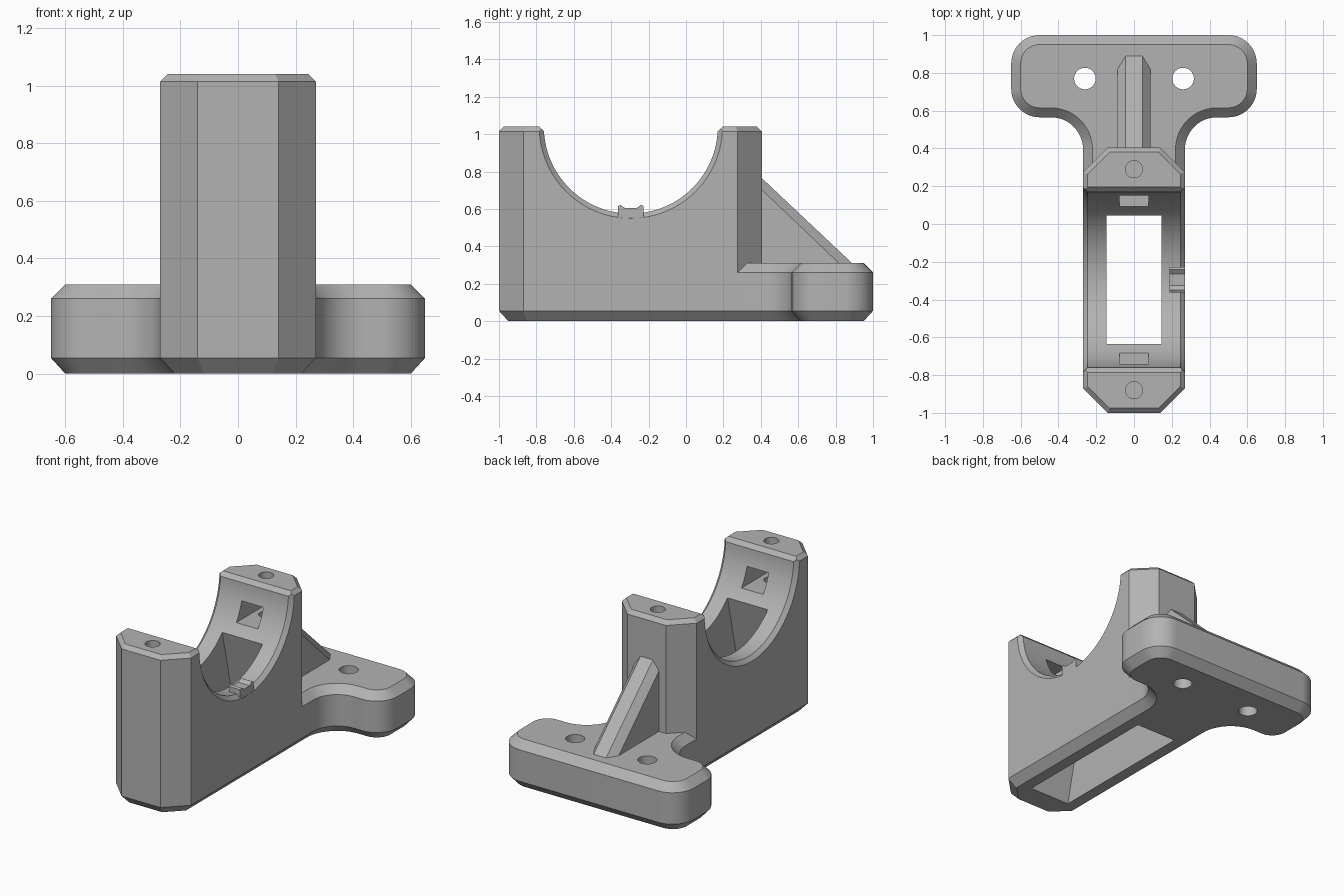
import bpy, bmesh, math

if "Cube" in bpy.data.objects:
    bpy.data.objects.remove(bpy.data.objects["Cube"])

grey = bpy.data.materials.new("plain grey")
grey.use_nodes = True
grey.diffuse_color = (0.45, 0.45, 0.45, 1)
grey.node_tree.nodes["Principled BSDF"].inputs["Base Color"].default_value = (0.45, 0.45, 0.45, 1)

MID = -0.295        # y of the saddle axis
TOP = 1.04          # overall height
HALF = 0.27         # half width of the block


def finish(name, bm):
    bmesh.ops.recalc_face_normals(bm, faces=bm.faces)
    mesh = bpy.data.meshes.new(name)
    bm.to_mesh(mesh)
    bm.free()
    mesh.materials.append(grey)
    ob = bpy.data.objects.new(name, mesh)
    bpy.context.collection.objects.link(ob)
    return ob


def loft(name, rings):
    """Skin matching rings of points and cap both ends."""
    bm = bmesh.new()
    loops = [[bm.verts.new(p) for p in ring] for ring in rings]
    n = len(loops[0])
    for a, b in zip(loops, loops[1:]):
        for i in range(n):
            j = (i + 1) % n
            bm.faces.new((a[i], a[j], b[j], b[i]))
    bm.faces.new(loops[0])
    bm.faces.new(loops[-1])
    return finish(name, bm)


def box(name, x0, x1, y0, y1, z0, z1):
    ring = [(x0, y0), (x1, y0), (x1, y1), (x0, y1)]
    return loft(name, [[(x, y, z) for x, y in ring] for z in (z0, z1)])


def rod(name, x, y, r, z0, z1):
    ring = arc(x, y, r, 0, 360, 48)[:-1]
    return loft(name, [[(px, py, z) for px, py in ring] for z in (z0, z1)])


def arc(cx, cy, r, a0, a1, steps=12):
    angles = [math.radians(a0 + (a1 - a0) * i / steps) for i in range(steps + 1)]
    return [(cx + r * math.cos(a), cy + r * math.sin(a)) for a in angles]


def combine(target, tool, operation):
    mod = target.modifiers.new(operation, "BOOLEAN")
    mod.operation, mod.solver, mod.object = operation, "EXACT", tool
    bpy.ops.object.select_all(action="DESELECT")
    bpy.context.view_layer.objects.active = target
    target.select_set(True)
    bpy.ops.object.modifier_apply(modifier=mod.name)
    bpy.data.objects.remove(tool)


# Upright block with cut corners and chamfered ends
def block_ring(z, d):
    hx, y0, y1, c = HALF - d, -1 + d, 0.405 - d, 0.13 - 0.586 * d
    half = [(hx - c, y0), (hx, y0 + c), (hx, y1 - c), (hx - c, y1)]
    ring = half + [(-x, y) for x, y in reversed(half)]
    return [(x, y, z) for x, y in ring]


bracket = loft("saddle_bracket", [block_ring(0, 0.05), block_ring(0.055, 0),
                                  block_ring(1.015, 0), block_ring(TOP, 0.025)])


# T-shaped mounting foot with rounded corners
def foot_ring(z, d):
    r, rc = 0.15, 0.17
    hx, neck = 0.65, HALF - 0.0005
    half = [(neck - d, 0.22)]
    half += arc(neck + rc, 0.565 - rc, rc + d, 180, 90)
    half += arc(hx - r, 0.565 + r, r - d, -90, 0)
    half += arc(hx - r, 1 - r, r - d, 0, 90)
    ring = half + [(-x, y) for x, y in reversed(half)]
    return [(x, y, z) for x, y in ring]


foot = loft("foot", [foot_ring(0, 0.05), foot_ring(0.055, 0),
                     foot_ring(0.26, 0), foot_ring(0.31, 0.05)])
combine(bracket, foot, "UNION")

# Sloping rib with chamfered top edge
bm = bmesh.new()
for side in (-1, 1):
    for x, top, end in ((0.045, 0.817, 0.92), (0.088, 0.755, 0.85)):
        for y, z in ((0.35, top), (end, 0.28), (end, 0.2), (0.35, 0.2)):
            bm.verts.new((side * x, y, z))
bmesh.ops.convex_hull(bm, input=bm.verts)
bmesh.ops.dissolve_limit(bm, angle_limit=0.01, verts=bm.verts, edges=bm.edges)
combine(bracket, finish("rib", bm), "UNION")

# Round saddle with flared rims, plus the bevel at its upper edges
saddle = loft("saddle_cutter", [
    [(x, y, z) for y, z in arc(MID, TOP, r, 0, 360, 128)[:-1]]
    for x, r in ((-0.3, 0.52), (-0.245, 0.465), (0.245, 0.465), (0.3, 0.52))])
combine(bracket, saddle, "DIFFERENCE")
lip = loft("lip_cutter", [
    [(x, MID + s * (z - 0.55), z) for s, z in ((-1, 0.99), (1, 0.99), (1, 1.08), (-1, 1.08))]
    for x in (-0.3, 0.3)])
combine(bracket, lip, "DIFFERENCE")

# Tapered opening through the bottom
opening = loft("opening_cutter", [
    [(sx * 0.145, MID + sy * (0.505 - 0.229 * z), z)
     for sx, sy in ((-1, -1), (1, -1), (1, 1), (-1, 1))] for z in (-0.05, 0.85)])
combine(bracket, opening, "DIFFERENCE")

# Screw holes and nut pockets in both posts, mounting holes in the foot
for s in (-1, 1):
    ya, yb = sorted((MID + s * 0.36, MID + s * 0.655))
    combine(bracket, box("pocket_cutter", -0.078, 0.078, ya, yb, 0.785, 0.905), "DIFFERENCE")
    combine(bracket, rod("screw_cutter", 0, MID + s * 0.585, 0.045, 0.6, 1.1), "DIFFERENCE")
    combine(bracket, rod("mount_cutter", s * 0.26, 0.77, 0.057, -0.1, 0.5), "DIFFERENCE")

# Small grooved locating tab on the left rim
profile = [(-0.068, 0.5), (0.068, 0.5), (0.068, 0.615), (0.055, 0.622),
           (0.03, 0.604), (-0.03, 0.604), (-0.055, 0.622), (-0.068, 0.615)]
tab = loft("tab", [[(x, MID + y, z) for y, z in profile] for x in (0.188, HALF - 0.0005)])
combine(bracket, tab, "UNION")

bpy.ops.object.select_all(action="DESELECT")
bracket.select_set(True)
bpy.context.view_layer.objects.active = bracket
bpy.ops.object.shade_smooth_by_angle(angle=math.radians(25))
